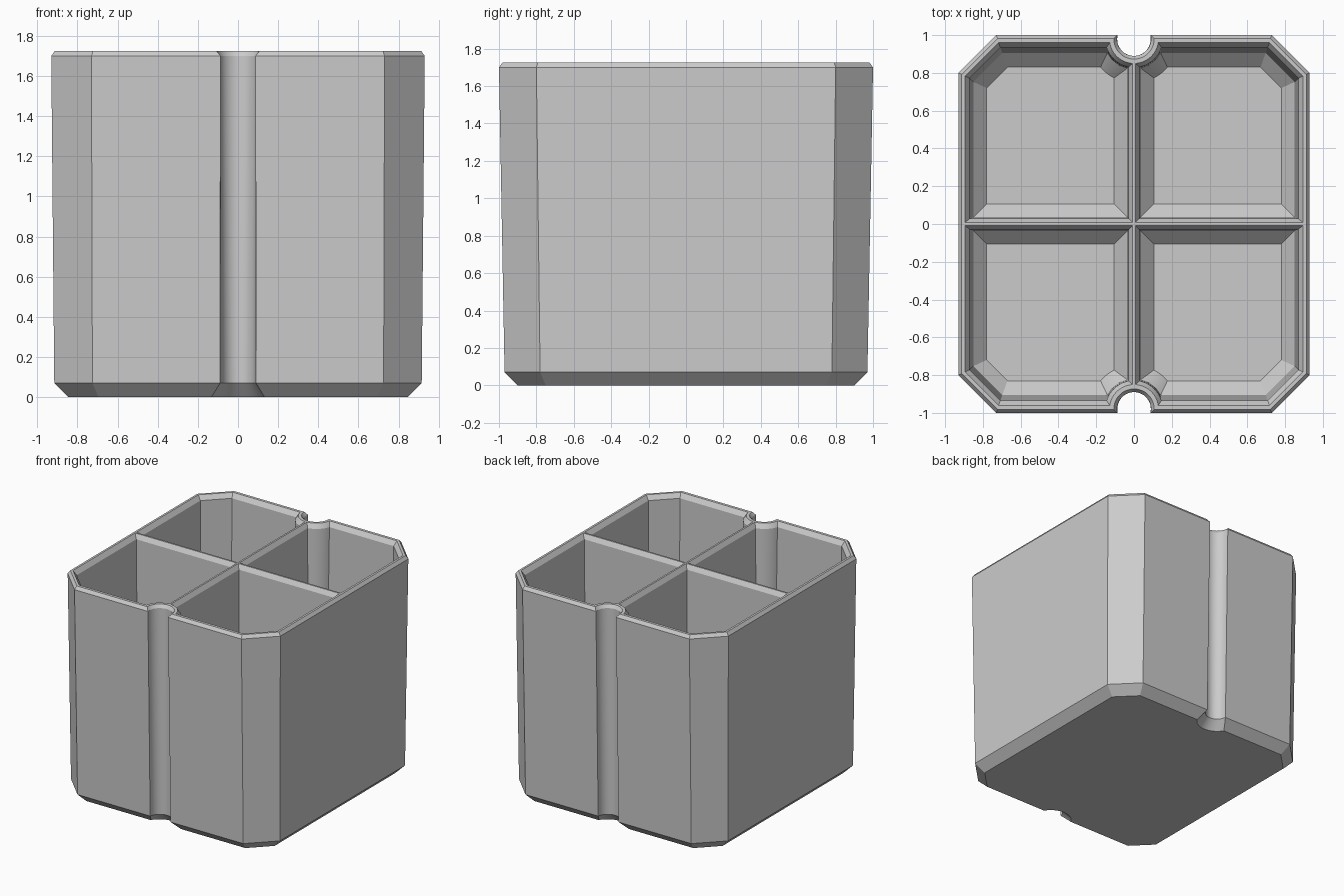
import bpy
import bmesh
from math import sqrt, sin, cos, atan2, pi

cube = bpy.data.objects.get("Cube")
if cube:
    bpy.data.objects.remove(cube)

GROOVE_Y = 0.98   # centre of the round groove on the front and back
HEIGHT = 1.725

grey = bpy.data.materials.new("light grey")
grey.use_nodes = True
colour = (0.6, 0.6, 0.6, 1)
grey.diffuse_color = colour
grey.node_tree.nodes["Principled BSDF"].inputs["Base Color"].default_value = colour


def quarter(inner, hx, hy, chamfer, r, steps=12):
    """Plan outline of one quarter, from the middle line round the groove to the side."""
    start = atan2(-sqrt(r * r - inner * inner), inner)
    end = atan2(hy - GROOVE_Y, sqrt(r * r - (hy - GROOVE_Y) ** 2))
    angles = [start + (end - start) * i / steps for i in range(steps + 1)]
    arc = [(r * cos(a), GROOVE_Y + r * sin(a)) for a in angles]
    return arc + [(hx - chamfer, hy), (hx, hy - chamfer)]


def outer_loop(hx, hy, chamfer, r):
    q = quarter(0, hx, hy, chamfer, r)
    right = q + [(x, -y) for x, y in reversed(q)]
    return right + [(-x, y) for x, y in reversed(right[1:-1])]


def cell_loop(inner, hx, hy, chamfer, r, sx, sy):
    q = quarter(inner, hx, hy, chamfer, r) + [(hx, inner), (inner, inner)]
    return [(x * sx, y * sy) for x, y in q]


def loft(name, loops):
    """Closed solid through a stack of (height, outline) pairs."""
    bm = bmesh.new()
    rings = [[bm.verts.new((x, y, z)) for x, y in pts] for z, pts in loops]
    for low, high in zip(rings, rings[1:]):
        n = len(low)
        for i in range(n):
            j = (i + 1) % n
            bm.faces.new((low[i], low[j], high[j], high[i]))
    bm.faces.new(rings[0])
    bm.faces.new(rings[-1])
    bmesh.ops.recalc_face_normals(bm, faces=bm.faces)
    mesh = bpy.data.meshes.new(name)
    bm.to_mesh(mesh)
    bm.free()
    mesh.materials.append(grey)
    obj = bpy.data.objects.new(name, mesh)
    bpy.context.collection.objects.link(obj)
    return obj


# Outer body: bevelled foot, slightly flared walls, bevelled rim
body = loft("divided_container", [
    (0, outer_loop(0.845, 0.90, 0.15, 0.155)),
    (0.07, outer_loop(0.915, 0.97, 0.19, 0.09)),
    (1.70, outer_loop(0.93, 1.0, 0.20, 0.09)),
    (HEIGHT, outer_loop(0.912, 0.982, 0.19, 0.107)),
])

# Four compartments: bevelled floor, tapered walls, bevelled mouth
levels = [
    (0.06, (0.105, 0.78, 0.83, 0.11, 0.232)),
    (0.13, (0.036, 0.85, 0.905, 0.153, 0.16)),
    (1.69, (0.028, 0.87, 0.935, 0.163, 0.152)),
    (HEIGHT, (0.007, 0.895, 0.96, 0.177, 0.13)),
    (HEIGHT + 0.1, (0.007, 0.895, 0.96, 0.177, 0.13)),
]
bpy.context.view_layer.objects.active = body
body.select_set(True)
for sx in (1, -1):
    for sy in (1, -1):
        cutter = loft("compartment_cutter",
                      [(z, cell_loop(*size, sx, sy)) for z, size in levels])
        cutter.hide_render = True
        cut = body.modifiers.new("compartment", "BOOLEAN")
        cut.operation = "DIFFERENCE"
        cut.solver = "EXACT"
        cut.object = cutter
        bpy.ops.object.modifier_apply(modifier=cut.name)
        bpy.data.objects.remove(cutter)

bpy.ops.object.shade_smooth_by_angle(angle=pi / 7)
